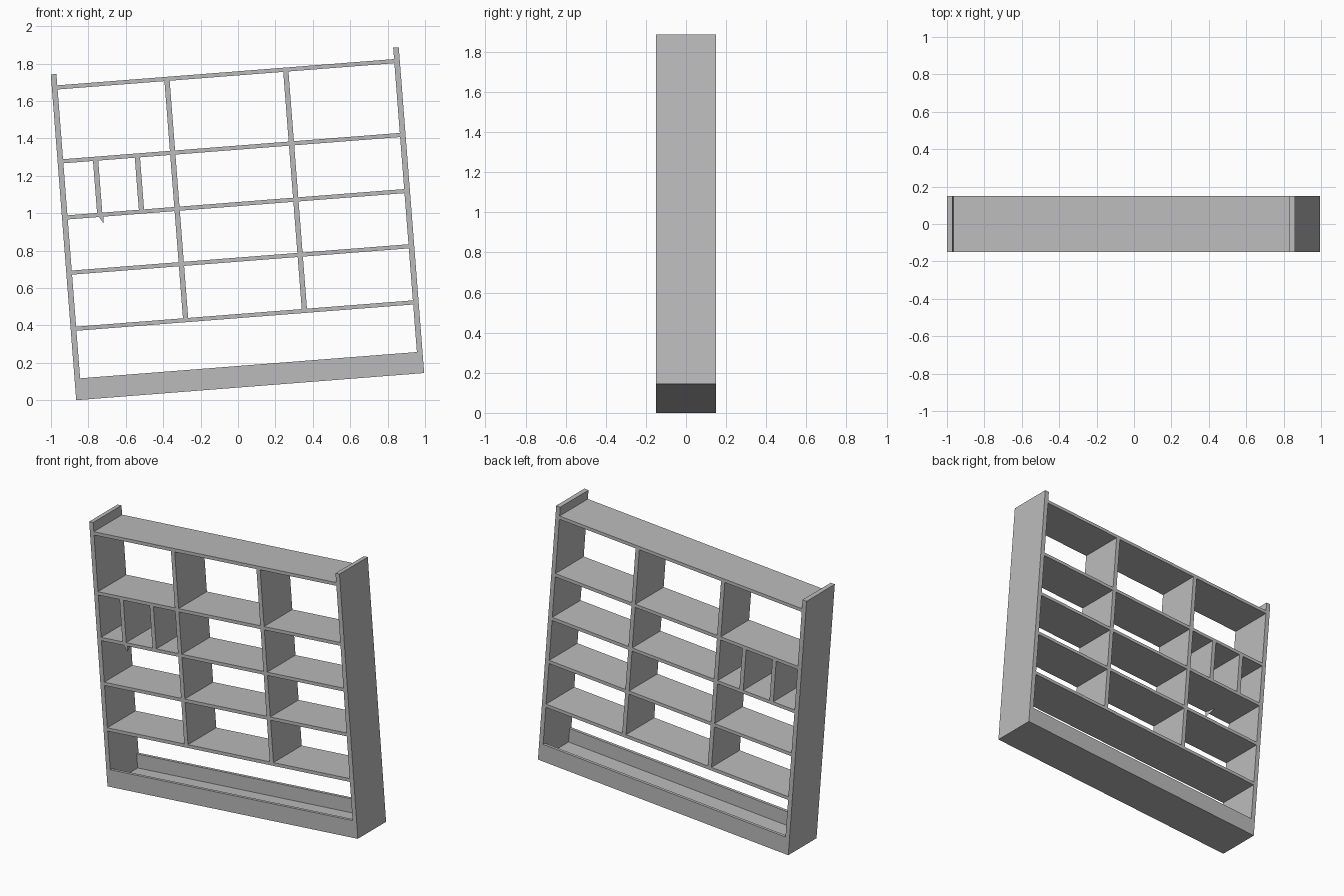
import bpy, bmesh, math
from mathutils import Matrix

default = bpy.data.objects.get("Cube")
if default:
    bpy.data.objects.remove(default, do_unlink=True)

GREY = (0.5, 0.5, 0.5, 1.0)
mat = bpy.data.materials.new("plain grey")
mat.use_nodes = True
mat.diffuse_color = GREY
mat.node_tree.nodes["Principled BSDF"].inputs["Base Color"].default_value = GREY

# The whole rack leans sideways about its lower corner
LEAN = Matrix.Translation((-0.865, 0, 0)) @ Matrix.Rotation(math.radians(-4.46), 4, 'Y')
WIDTH, HEIGHT, DEPTH = 1.866, 1.747, 0.15
SIDE, BOARD, RAIL = 0.03, 0.022, 0.115


def finish(name, bm):
    bmesh.ops.recalc_face_normals(bm, faces=bm.faces)
    mesh = bpy.data.meshes.new(name)
    bm.to_mesh(mesh)
    bm.free()
    mesh.materials.append(mat)
    obj = bpy.data.objects.new(name, mesh)
    obj.matrix_world = LEAN
    bpy.context.collection.objects.link(obj)
    return obj


def box(name, x, y, z):
    """Board spanning the given (low, high) ranges in the rack's own frame."""
    bm = bmesh.new()
    bmesh.ops.create_cube(bm, size=1)
    for v in bm.verts:
        v.co = [r[0] if c < 0 else r[1] for c, r in zip(v.co, (x, y, z))]
    return finish(name, bm)


def splinter(name, x, top, tip):
    """Thin wedge hanging below a divider at the front edge."""
    bm = bmesh.new()
    base = [bm.verts.new(p) for p in ((x - 0.013, -DEPTH, top), (x + 0.013, -DEPTH, top),
                                      (x, -DEPTH + 0.08, top))]
    end = bm.verts.new((x + 0.01, -DEPTH, tip))
    bm.faces.new(base)
    for i in range(3):
        bm.faces.new((base[i], base[(i + 1) % 3], end))
    return finish(name, bm)


full = (-DEPTH, DEPTH)
inner = (SIDE, WIDTH - SIDE)

# Side boards
box("right_side", (0, SIDE), full, (0, HEIGHT))
box("left_side", (WIDTH - SIDE, WIDTH), full, (0, HEIGHT))

# Base tray: floor with front and back rails
box("base_floor", inner, full, (0, BOARD))
box("front_rail", inner, (-DEPTH, -DEPTH + 0.02), (BOARD, RAIL))
box("back_rail", inner, (DEPTH - 0.02, DEPTH), (BOARD, RAIL))

# Shelves, from top to bottom
shelves = [1.675, 1.279, 0.978, 0.682, 0.381]
for i, z in enumerate(shelves):
    box(f"shelf_{i + 1}", inner, full, (z - BOARD / 2, z + BOARD / 2))

# Upright dividers; the second row has two extra small ones
for row in range(4):
    z = (shelves[row + 1] + BOARD / 2, shelves[row] - BOARD / 2)
    places = [0.617, 1.254] + ([0.203, 0.427] if row == 1 else [])
    for k, x in enumerate(places):
        box(f"divider_{row + 1}_{k + 1}", (x - 0.014, x + 0.014), full, z)

# Broken splinter under the small divider
splinter("divider_splinter", 0.21, shelves[2] - BOARD / 2, 0.93)
